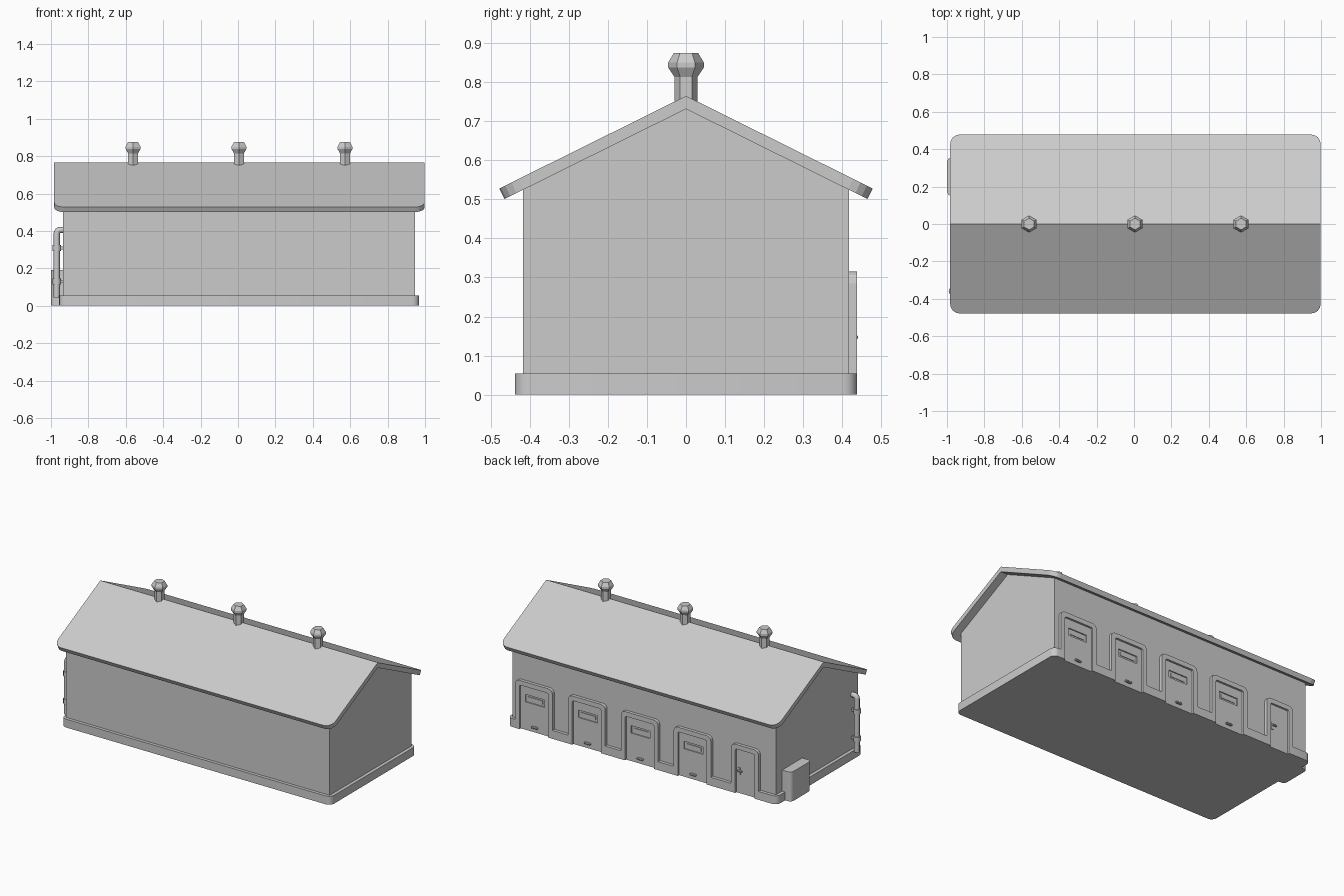
import bpy, bmesh, math
from mathutils import Vector

if "Cube" in bpy.data.objects:
    bpy.data.objects.remove(bpy.data.objects["Cube"])


def make(name, bm, smooth=False):
    bmesh.ops.recalc_face_normals(bm, faces=bm.faces)
    me = bpy.data.meshes.new(name)
    bm.to_mesh(me)
    bm.free()
    ob = bpy.data.objects.new(name, me)
    bpy.context.collection.objects.link(ob)
    if smooth:
        bpy.ops.object.select_all(action='DESELECT')
        bpy.context.view_layer.objects.active = ob
        ob.select_set(True)
        bpy.ops.object.shade_smooth_by_angle(angle=math.radians(35))
    return ob


def prism(name, pts, axis, a, b, smooth=False):
    """Extrude a 2D outline along an axis from a to b."""
    place = {'x': lambda u, v: (a, u, v), 'y': lambda u, v: (u, a, v), 'z': lambda u, v: (u, v, a)}[axis]
    bm = bmesh.new()
    face = bm.faces.new([bm.verts.new(place(u, v)) for u, v in pts])
    new = bmesh.ops.extrude_face_region(bm, geom=[face])['geom']
    shift = Vector([b - a if c == axis else 0 for c in 'xyz'])
    bmesh.ops.translate(bm, vec=shift, verts=[v for v in new if isinstance(v, bmesh.types.BMVert)])
    return make(name, bm, smooth)


def rect(u0, u1, v0, v1):
    return [(u0, v0), (u1, v0), (u1, v1), (u0, v1)]


def arc(cx, cy, r, start, end, n=4):
    return [(cx + r * math.cos(math.radians(start + (end - start) * i / n)),
             cy + r * math.sin(math.radians(start + (end - start) * i / n))) for i in range(n + 1)]


def lathe(name, profile, sides, loc, phase=0.0, smooth=False):
    """Closed turned shape from (radius, z) rings."""
    bm = bmesh.new()
    rings = []
    for r, z in profile:
        rings.append([bm.verts.new((loc[0] + r * math.cos(phase + math.tau * i / sides),
                                    loc[1] + r * math.sin(phase + math.tau * i / sides), z))
                      for i in range(sides)])
    for lo, hi in zip(rings, rings[1:]):
        for i in range(sides):
            j = (i + 1) % sides
            bm.faces.new((lo[i], lo[j], hi[j], hi[i]))
    bm.faces.new(rings[0])
    bm.faces.new(rings[-1])
    return make(name, bm, smooth)


def bevel(ob, width, segments=1):
    m = ob.modifiers.new("bevel", 'BEVEL')
    m.width, m.segments, m.limit_method = width, segments, 'ANGLE'
    m.angle_limit = math.radians(50)


WALL_Y, FRAME_Y, PANEL_Y, DOOR_H, RIM = 0.418, 0.438, 0.425, 0.315, 0.03
doors = [(0.78 - 0.377 * i, 0.133) for i in range(4)] + [(-0.726, 0.098)]

# Walls with gables
prism("walls", [(-WALL_Y, 0.02), (WALL_Y, 0.02), (WALL_Y, 0.535), (0, 0.742), (-WALL_Y, 0.535)],
      'x', -0.935, 0.947)

# Plinth with rounded corners, interrupted at each doorway
X0, X1, R = -0.956, 0.968, 0.035
plinth = arc(X0 + R, -FRAME_Y + R, R, 180, 270) + arc(X1 - R, -FRAME_Y + R, R, 270, 360)
plinth += arc(X1 - R, FRAME_Y - R, R, 0, 90)
for x, half in doors:
    h = half - RIM
    plinth += [(x + h, FRAME_Y), (x + h, WALL_Y), (x - h, WALL_Y), (x - h, FRAME_Y)]
plinth += arc(X0 + R, FRAME_Y - R, R, 90, 180)
prism("plinth", plinth, 'z', 0, 0.054, True)

# Roof: two sloping halves with rounded eave corners
bm = bmesh.new()
L, Rt, E, C = -0.983, 0.998, 0.478, 0.05
ridge = [bm.verts.new((L, 0, 0.765)), bm.verts.new((Rt, 0, 0.765))]
for s in (1, -1):
    eave = arc(Rt - C, E - C, C, 0, 90) + arc(L + C, E - C, C, 90, 180)
    vs = [bm.verts.new((x, s * y, 0.765 - 0.496 * y)) for x, y in eave]
    loop = [ridge[0], ridge[1]] + vs
    bm.faces.new(loop if s > 0 else loop[::-1])
for f in bm.faces:
    f.normal_update()
roof = make("roof", bm)
if roof.data.polygons[0].normal.z < 0:
    roof.data.flip_normals()
sol = roof.modifiers.new("thickness", 'SOLIDIFY')
sol.thickness, sol.offset, sol.use_even_offset = 0.03, -1, True

# Ridge vents
for i, x in enumerate((-0.561, 0.005, 0.572)):
    lathe(f"roof_vent_{i}", [(0.03, 0.74), (0.03, 0.814), (0.046, 0.838), (0.046, 0.85), (0.031, 0.875)],
          6, (x, 0), math.pi / 2)

# Doors: arched rim, panel, slot window, handle
for i, (x, half) in enumerate(doors):
    c, h = 0.03, half - RIM
    outer = [(x + half, 0)] + arc(x + half - c, DOOR_H - c, c, 0, 90) \
        + arc(x - half + c, DOOR_H - c, c, 90, 180) + [(x - half, 0)]
    top = DOOR_H - RIM
    inner = [(x - h, 0)] + arc(x - h + 0.01, top - 0.01, 0.01, 180, 90, 2) \
        + arc(x + h - 0.01, top - 0.01, 0.01, 90, 0, 2) + [(x + h, 0)]
    prism(f"door_frame_{i}", outer + inner, 'y', 0.41, FRAME_Y)
    panel = prism(f"door_panel_{i}", rect(x - h - 0.005, x + h + 0.005, 0, top + 0.005), 'y', 0.40, PANEL_Y)
    if half > 0.1:
        cut = prism(f"window_cutter_{i}", rect(x - 0.068, x + 0.068, 0.18, 0.228), 'y', 0.412, 0.45)
        cut.hide_render = True
        cut.display_type = 'WIRE'
        b = panel.modifiers.new("window", 'BOOLEAN')
        b.operation, b.object = 'DIFFERENCE', cut
        prism(f"window_bar_{i}", rect(x - 0.052, x + 0.052, 0.192, 0.216), 'y', 0.41, 0.422)
        grip = prism(f"door_handle_{i}", rect(x - 0.022, x + 0.022, 0.026, 0.038), 'y', 0.42, 0.437)
        bevel(grip, 0.003)
    else:
        prism("latch_plate", rect(x + 0.04, x + 0.055, 0.12, 0.165), 'y', 0.42, 0.43)
        lever = prism("latch_lever", rect(x + 0.022, x + 0.055, 0.141, 0.153), 'y', 0.428, 0.44)
        bevel(lever, 0.003)

# Utility box on the left wall with rounded outer edges
prism("utility_box", [(-0.93, 0.15)] + [(-0.93, 0.355)] + arc(-0.975, 0.33, 0.025, 90, 180)
      + arc(-0.975, 0.175, 0.025, 180, 270), 'z', 0, 0.19, True)

# Drainpipe with elbow into the wall and collars
PX, PY = -0.969, -0.36
cu = bpy.data.curves.new("drainpipe", 'CURVE')
cu.dimensions, cu.bevel_depth, cu.bevel_resolution, cu.use_fill_caps = '3D', 0.017, 2, True
path = [(PX, 0.045)] + arc(PX + 0.02, 0.385, 0.02, 180, 90) + [(-0.925, 0.405)]
sp = cu.splines.new('POLY')
sp.points.add(len(path) - 1)
for p, (x, z) in zip(sp.points, path):
    p.co = (x, PY, z, 1)
bpy.context.collection.objects.link(bpy.data.objects.new("drainpipe", cu))
for i, z in enumerate((0.13, 0.308)):
    lathe(f"pipe_collar_{i}", [(0.022, z - 0.016), (0.022, z + 0.016)], 12, (PX, PY), 0, True)
    prism(f"pipe_bracket_{i}", rect(PY - 0.008, PY + 0.008, z - 0.008, z + 0.008), 'x', PX, -0.93)
